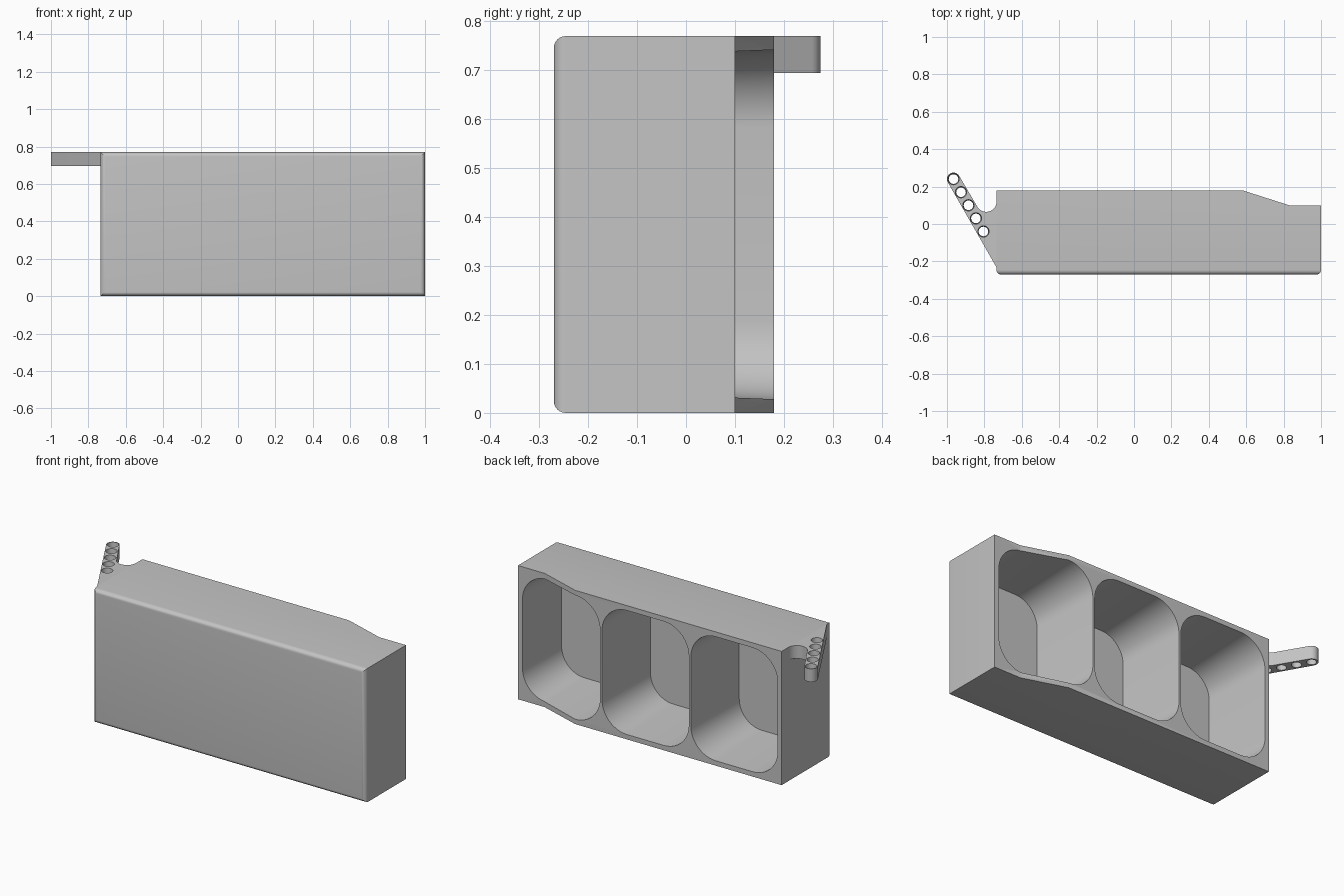
import bpy, bmesh
from math import sin, cos, pi, radians
from mathutils import Vector

old = bpy.data.objects.get("Cube")
if old:
    bpy.data.objects.remove(old, do_unlink=True)

HEIGHT, FRONT, BACK = 0.77, -0.27, 0.18
LEFT_END, RIGHT_END = -0.735, 1.0

grey = bpy.data.materials.new("plain grey")
grey.use_nodes = True
grey.diffuse_color = (0.55, 0.55, 0.55, 1)
grey.node_tree.nodes["Principled BSDF"].inputs["Base Color"].default_value = (0.55, 0.55, 0.55, 1)


def arc(cx, cy, r, start, end, steps):
    """Points along an arc, angles in degrees."""
    angles = [radians(start + (end - start) * i / steps) for i in range(steps + 1)]
    return [(cx + r * cos(a), cy + r * sin(a)) for a in angles]


def loft(name, lower, upper, front_bevel=0):
    """Solid between two matching loops of 3D points."""
    bm = bmesh.new()
    a = [bm.verts.new(p) for p in lower]
    b = [bm.verts.new(p) for p in upper]
    bm.faces.new(a)
    bm.faces.new(b)
    for i in range(len(a)):
        j = (i + 1) % len(a)
        bm.faces.new((a[i], a[j], b[j], b[i]))
    bmesh.ops.recalc_face_normals(bm, faces=bm.faces)
    if front_bevel:
        edges = [e for e in bm.edges if all(v.co.y < FRONT + 0.001 for v in e.verts)]
        bmesh.ops.bevel(bm, geom=edges, offset=front_bevel, segments=6,
                        profile=0.5, affect='EDGES')
    mesh = bpy.data.meshes.new(name)
    bm.to_mesh(mesh)
    bm.free()
    mesh.materials.append(grey)
    obj = bpy.data.objects.new(name, mesh)
    bpy.context.collection.objects.link(obj)
    return obj


def prism(name, outline, z0, z1, **kw):
    return loft(name, [(x, y, z0) for x, y in outline],
                [(x, y, z1) for x, y in outline], **kw)


def cut(obj, cutters):
    """Subtract the cutters, then discard them."""
    bpy.context.view_layer.objects.active = obj
    for c in cutters:
        mod = obj.modifiers.new("cut", 'BOOLEAN')
        mod.operation, mod.solver, mod.object = 'DIFFERENCE', 'EXACT', c
        bpy.ops.object.modifier_apply(modifier=mod.name)
        bpy.data.objects.remove(c, do_unlink=True)


def rounded_rect(cx, cz, hw, hh, r, y):
    pts = []
    for k, (sx, sz) in enumerate(((1, 1), (-1, 1), (-1, -1), (1, -1))):
        pts += arc(cx + sx * (hw - r), cz + sz * (hh - r), r, 90 * k, 90 * k + 90, 12)
    return [(x, y, z) for x, z in pts]


# Housing with a rounded front and a stepped-down back corner
body = prism("housing", [(LEFT_END, FRONT), (RIGHT_END, FRONT), (RIGHT_END, 0.10),
                         (0.83, 0.10), (0.58, BACK), (LEFT_END, BACK)],
             0, HEIGHT, front_bevel=0.024)

# Three drafted pockets open at the back
END_WALL, DIVIDER, DRAFT = 0.025, 0.012, 0.04
FLOOR, OUTSIDE = -0.237, 0.30
width = (RIGHT_END - LEFT_END - 2 * END_WALL - 2 * DIVIDER) / 3
pockets = []
for i in range(3):
    cx = LEFT_END + END_WALL + width / 2 + i * (width + DIVIDER)
    loops = []
    for y in (FLOOR, OUTSIDE):
        grow = DRAFT * (y - BACK)
        loops.append(rounded_rect(cx, HEIGHT / 2, width / 2 + grow, 0.357 + grow,
                                  0.16 + grow, y))
    pockets.append(loft("pocket_cutter", *loops))
# trim the cutters' overlap one at a time behind the back face
cut(body, pockets)

# Slanted arm with a rounded tip and a filleted root
tip = Vector((-0.965, 0.24))
step = Vector((0.04, -0.07))
ARM_BASE = 0.695
outline = [(LEFT_END, -0.232)]
outline += arc(LEFT_END - 0.055, 0.12, 0.055, 360, 210, 16)
outline += arc(tip.x, tip.y, 0.035, 30, 210, 16)
arm = prism("slanted_arm", outline, ARM_BASE, HEIGHT)

# Row of five tapered holes through the arm
holes = []
for i in range(5):
    c = tip + step * i
    rings = []
    for z, r in ((ARM_BASE - 0.01, 0.025), (HEIGHT + 0.01, 0.031)):
        rings.append([(x, y, z) for x, y in arc(c.x, c.y, r, 0, 345, 23)])
    holes.append(loft("hole_cutter", *rings))
cut(arm, holes)

# Smooth the curves, keep the edges crisp
bpy.ops.object.select_all(action='DESELECT')
for obj in (body, arm):
    obj.select_set(True)
bpy.context.view_layer.objects.active = body
bpy.ops.object.shade_smooth_by_angle(angle=radians(30))
